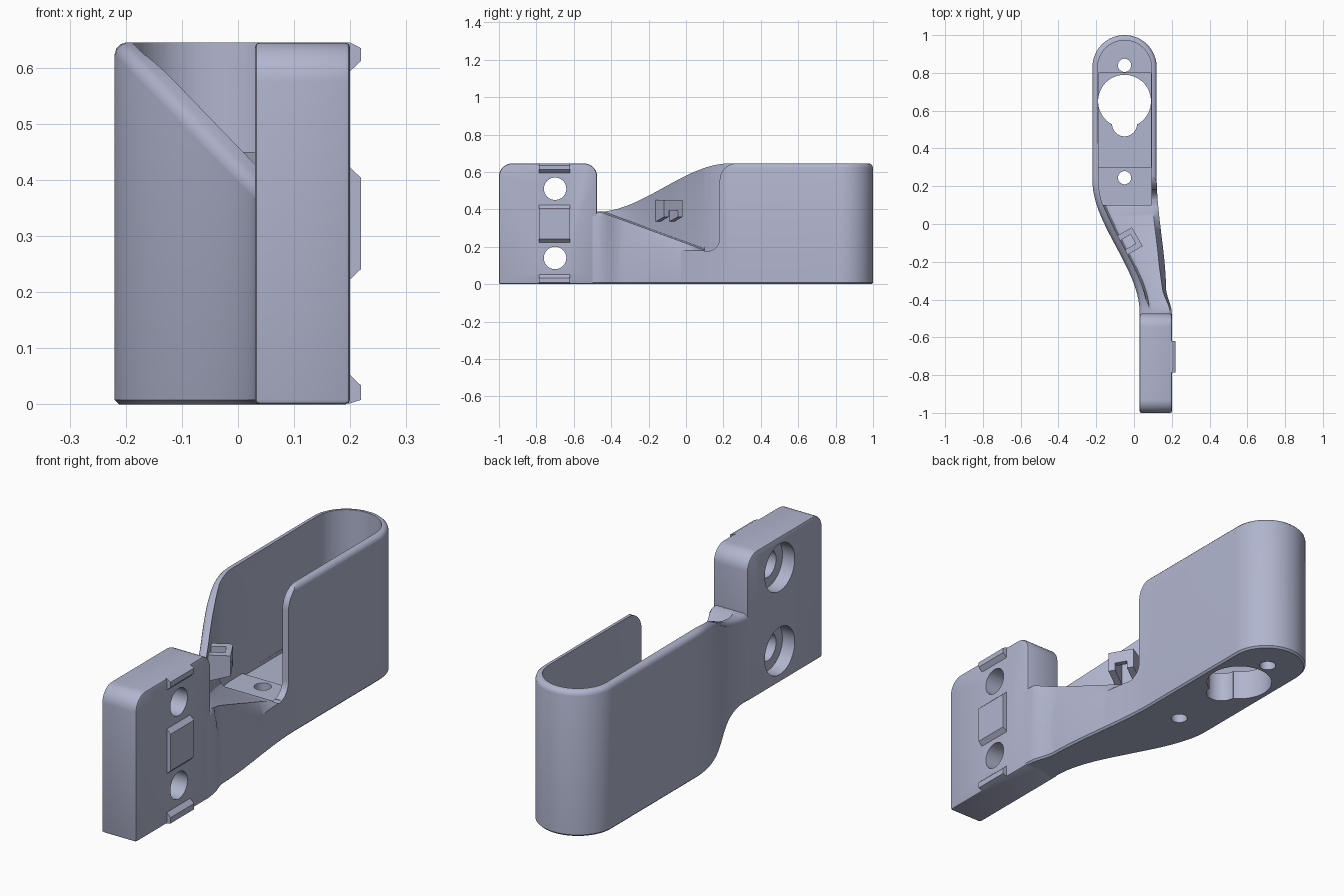
import bpy, bmesh, math
from math import sin, cos, pi, radians

if "Cube" in bpy.data.objects:
    bpy.data.objects.remove(bpy.data.objects["Cube"])

mat = bpy.data.materials.new("lavender grey plastic")
mat.diffuse_color = (0.44, 0.465, 0.62, 1)
mat.use_nodes = True
mat.node_tree.nodes["Principled BSDF"].inputs["Base Color"].default_value = mat.diffuse_color


def mesh_object(name, verts, faces):
    me = bpy.data.meshes.new(name)
    me.from_pydata(verts, [], faces)
    bm = bmesh.new()
    bm.from_mesh(me)
    bmesh.ops.recalc_face_normals(bm, faces=bm.faces)
    bm.to_mesh(me)
    bm.free()
    ob = bpy.data.objects.new(name, me)
    bpy.context.collection.objects.link(ob)
    me.materials.append(mat)
    return ob


def loft(name, rings, paired_caps=False):
    """Bridge closed rings; cap with one face, or with strips across the ring."""
    n = len(rings[0])
    faces = [(r * n + i, r * n + (i + 1) % n, (r + 1) * n + (i + 1) % n, (r + 1) * n + i)
             for r in range(len(rings) - 1) for i in range(n)]
    for base in (0, (len(rings) - 1) * n):
        if paired_caps:
            faces += [(base + i, base + i + 1, base + n - 2 - i, base + n - 1 - i)
                      for i in range(n // 2 - 1)]
        else:
            faces.append(tuple(range(base, base + n)))
    return mesh_object(name, [v for ring in rings for v in ring], faces)


def prism(name, pts, a, b, axis):
    place = (lambda p, d: (d, p[0], p[1])) if axis == 'X' else (lambda p, d: (p[0], p[1], d))
    return loft(name, [[place(p, d) for p in pts] for d in (a, b)])


def arc(cx, cy, r, a0, a1, n=10):
    return [(cx + r * cos(radians(a0 + (a1 - a0) * i / n)),
             cy + r * sin(radians(a0 + (a1 - a0) * i / n))) for i in range(n + 1)]


def circle(cx, cy, r, n=48):
    return arc(cx, cy, r, 0, 360 * (n - 1) / n, n - 1)


def cut(ob, *cutters):
    for c in cutters:
        m = ob.modifiers.new("cut", 'BOOLEAN')
        m.operation, m.object, m.solver = 'DIFFERENCE', c, 'EXACT'
        apply_all(ob)
        bpy.data.objects.remove(c, do_unlink=True)


def apply_all(ob):
    bpy.context.view_layer.objects.active = ob
    for m in list(ob.modifiers):
        bpy.ops.object.modifier_apply(modifier=m.name)


def smooth(ob, angle=30):
    bpy.ops.object.select_all(action='DESELECT')
    ob.select_set(True)
    bpy.context.view_layer.objects.active = ob
    bpy.ops.object.shade_smooth_by_angle(angle=radians(angle))


# Shape rules along the length of the holder
def ease(y, start=0.23, end=-0.47):
    t = min(max((start - y) / (start - end), 0), 1)
    return t * t * (3 - 2 * t)


def left(y): return -0.22 + 0.25 * ease(y)
def right(y): return 0.12 + 0.05 * ease(y, 0.25, -0.36) + 0.03 * ease(y, -0.34, -0.47)
def top(y): return 0.645 - 0.258 * ease(y)
def ramp(y): return 0.175 + 0.212 * min(max((0.12 - y) / 0.58, 0), 1)


CX, CY, R = -0.05, 0.83, 0.17
rows = [-0.5 + 0.025 * i for i in range(32)] + [0.5]


# Tray and twisted neck: rings of the plan outline, rounded towards the rim
def outline(inset, drop, bottom):
    a, b = [], []
    for y in rows:
        z = drop if bottom else top(y) - drop
        a.append((left(y) + inset, y, z))
        b.append((right(y) - inset, y, z))
    for i in range(25):
        t = radians(i * 3.6)
        y, w = CY + (R - inset) * sin(t), max((R - inset) * cos(t), 0.003)
        z = drop if bottom else top(y) - drop
        a.append((CX - w, y, z))
        b.append((CX + w, y, z))
    return a + b[::-1]


tray = loft("tray_and_neck", [
    outline(0.008, 0, True), outline(0, 0.008, True), outline(0, 0.022, False),
    outline(0.003, 0.011, False), outline(0.011, 0.003, False), outline(0.02, 0, False)], True)

# Tray cavity with a shallow middle recess in the floor
wall = 0.028
ys = [0.1 + 0.02 * i for i in range(8)]
inner = [(left(y) + wall + 0.004, y) for y in ys]
cavity = inner + arc(CX, CY, R - wall, 180, 0, 32) + [(CX + R - wall, 0.1)]
cut(tray, prism("cavity", cavity, 0.15, 0.9, 'Z'))
recess = [(CX - 0.139, 0.3), (CX + 0.139, 0.3), (CX + 0.139, 0.8), (CX - 0.139, 0.8)]
cut(tray, prism("recess", recess, 0.135, 0.3, 'Z'))

# Open side of the neck, with its rising floor and slanted outer edge
sections = []
for i in range(27):
    y = -0.47 + 0.6 * i / 26
    xr = right(y)
    xi = left(y) + wall + 0.012 * ease(y, 0.2, 0)
    xd = xr - 0.03 + 0.02 * ease(y, -0.2, -0.47)
    zr = ramp(y) - (ramp(y) - 0.178) * (1 - ease(y, -0.36, -0.47))
    sections.append([(xi, y, 0.9), (xi, y, ramp(y) + 0.03), (xi + 0.012, y, ramp(y) + 0.008),
                     (xi + 0.03, y, ramp(y)), (xd, y, ramp(y)), (xr + 0.002, y, zr),
                     (xr + 0.2, y, zr), (xr + 0.2, y, 0.9)])
cut(tray, loft("neck_opening", sections))

# Rounded front edge of the right wall
front = [(0.1, 0.9), (0.1, 0.175)] + arc(0.11, 0.245, 0.07, -90, 0) \
    + arc(0.27, 0.555, 0.09, 180, 90) + [(0.27, 0.9)]
cut(tray, prism("wall_front", front, -0.05, 0.4, 'X'))

# Floor openings: keyhole and two screw holes
keyhole = arc(CX, 0.65, 0.14, -60, 240, 48) + arc(CX, 0.53, 0.066, 180, 360, 20)
cut(tray, prism("keyhole", keyhole, -0.1, 0.4, 'Z'),
    prism("screw_back", circle(CX, 0.84, 0.035), -0.1, 0.4, 'Z'),
    prism("screw_front", circle(CX, 0.245, 0.035), -0.1, 0.4, 'Z'))
smooth(tray)

# Mounting block with counterbored holes
profile = [(-1, 0), (-0.475, 0)] + arc(-0.545, 0.575, 0.07, 0, 90) + arc(-0.93, 0.575, 0.07, 90, 180)
block = prism("mounting_block", profile, 0.03, 0.2, 'X')
bev = block.modifiers.new("bevel", 'BEVEL')
bev.width, bev.segments, bev.limit_method, bev.angle_limit = 0.009, 2, 'ANGLE', radians(50)
apply_all(block)
for z in (0.14, 0.51):
    cut(block, prism("hole", circle(-0.7, z, 0.06), -0.1, 0.4, 'X'),
        prism("counterbore", circle(-0.7, z, 0.105), -0.1, 0.09, 'X'))
smooth(block)


# Locating tabs on the outer face of the block
def tab(name, z0, z1, low, high):
    pts = [(0.19, z0), (0.2, z0), (0.219, z0 + low), (0.219, z1 - high), (0.2, z1), (0.19, z1)]
    loft(name, [[(x, y, z) for x, z in pts] for y in (-0.785, -0.62)])


tab("tab_bottom", 0.002, 0.052, 0.006, 0.018)
tab("tab_middle", 0.223, 0.422, 0.018, 0.018)
tab("tab_top", 0.594, 0.645, 0.018, 0.01)


# Cable clip on the inside of the neck wall: two tapered prongs and a bar
def clip_part(name, corners, low):
    loft(name, [[(x, y, z) for (x, y), z in zip(corners, low)],
                [(x, y, 0.45) for x, y in corners]])


u, v = (0.5, -0.866), (0.866, 0.5)


def clip_point(along, out):
    return (-0.085 + u[0] * along + v[0] * out, -0.06 + u[1] * along + v[1] * out)


def clip_box(name, a0, a1, o0, o1, z0, z1):
    clip_part(name, [clip_point(a0, o0), clip_point(a1, o0), clip_point(a1, o1), clip_point(a0, o1)],
              [z0, z0, z1, z1])


clip_box("clip_prong_back", 0, 0.03, -0.02, 0.085, 0.33, 0.36)
clip_box("clip_prong_front", 0.085, 0.115, -0.02, 0.085, 0.33, 0.36)
clip_box("clip_bar", 0, 0.115, 0.06, 0.085, 0.395, 0.395)
